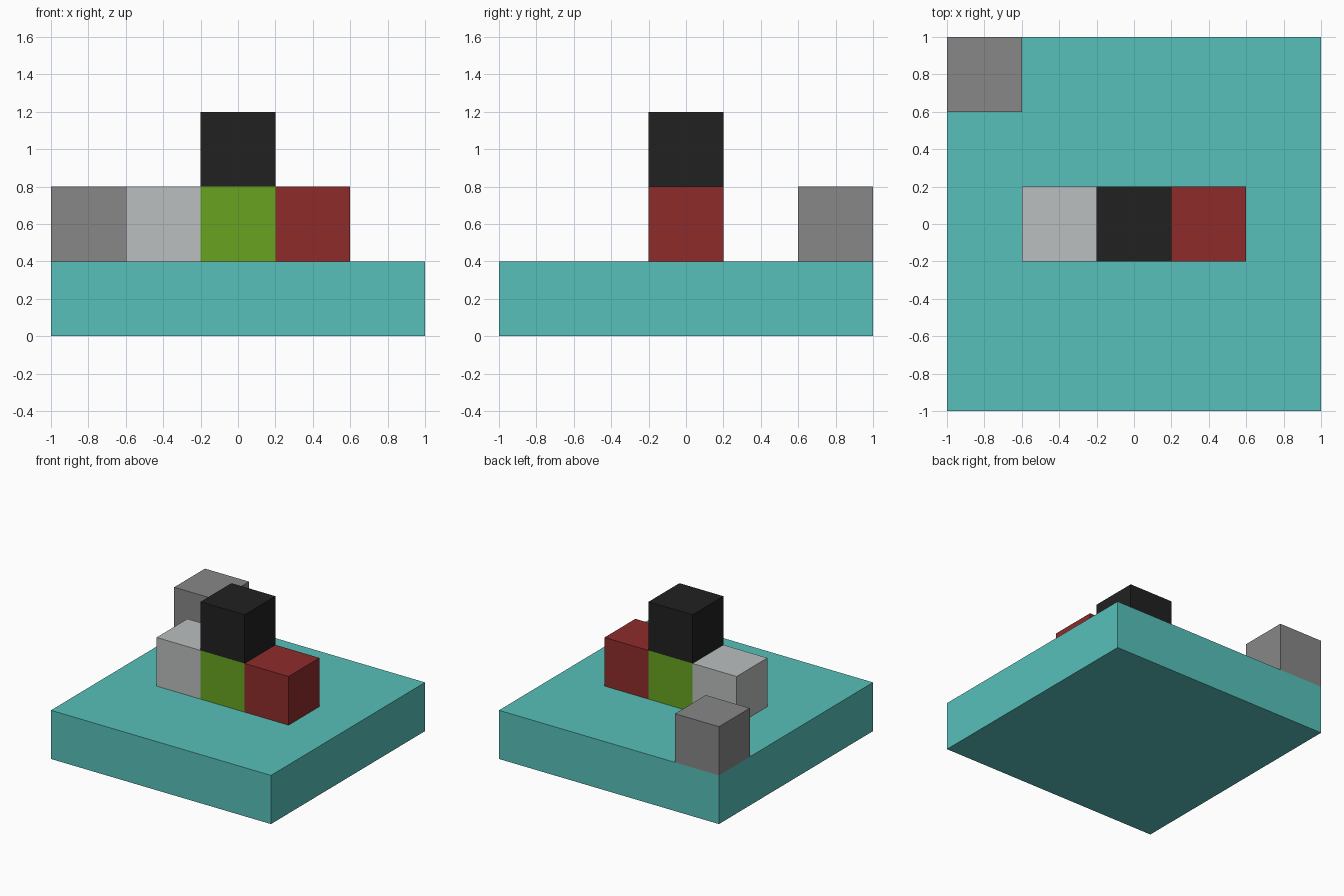
import bpy

default_cube = bpy.data.objects.get("Cube")
if default_cube:
    bpy.data.objects.remove(default_cube, do_unlink=True)


def linear(channel):
    c = channel / 255
    return c / 12.92 if c <= 0.04045 else ((c + 0.055) / 1.055) ** 2.4


def make_material(name, rgb):
    colour = [linear(c) for c in rgb] + [1]
    mat = bpy.data.materials.new(name)
    mat.use_nodes = True
    mat.diffuse_color = colour
    mat.node_tree.nodes["Principled BSDF"].inputs["Base Color"].default_value = colour
    return mat


def add_box(name, centre, size, mat):
    bpy.ops.mesh.primitive_cube_add(size=1, location=centre)
    box = bpy.context.object
    box.name = box.data.name = name
    box.scale = size
    bpy.ops.object.transform_apply(location=False, rotation=False, scale=True)
    box.data.materials.append(mat)


BLOCK = 0.4

# Square base slab
add_box("base_slab", (0, 0, BLOCK / 2), (2, 2, BLOCK),
        make_material("teal", (87, 192, 186)))

# Equal blocks, placed in block steps from the centre of the slab's top
blocks = [
    ("centre_block", (0, 0, 0), "green", (104, 163, 32)),
    ("left_block", (1, 0, 0), "dark red", (143, 43, 43)),
    ("right_block", (-1, 0, 0), "light grey", (187, 191, 191)),
    ("top_block", (0, 0, 1), "black", (33, 33, 33)),
    ("corner_block", (-2, 2, 0), "mid grey", (134, 135, 134)),
]
for name, (i, j, k), colour_name, rgb in blocks:
    centre = (i * BLOCK, j * BLOCK, (k + 1.5) * BLOCK)
    add_box(name, centre, (BLOCK, BLOCK, BLOCK), make_material(colour_name, rgb))
